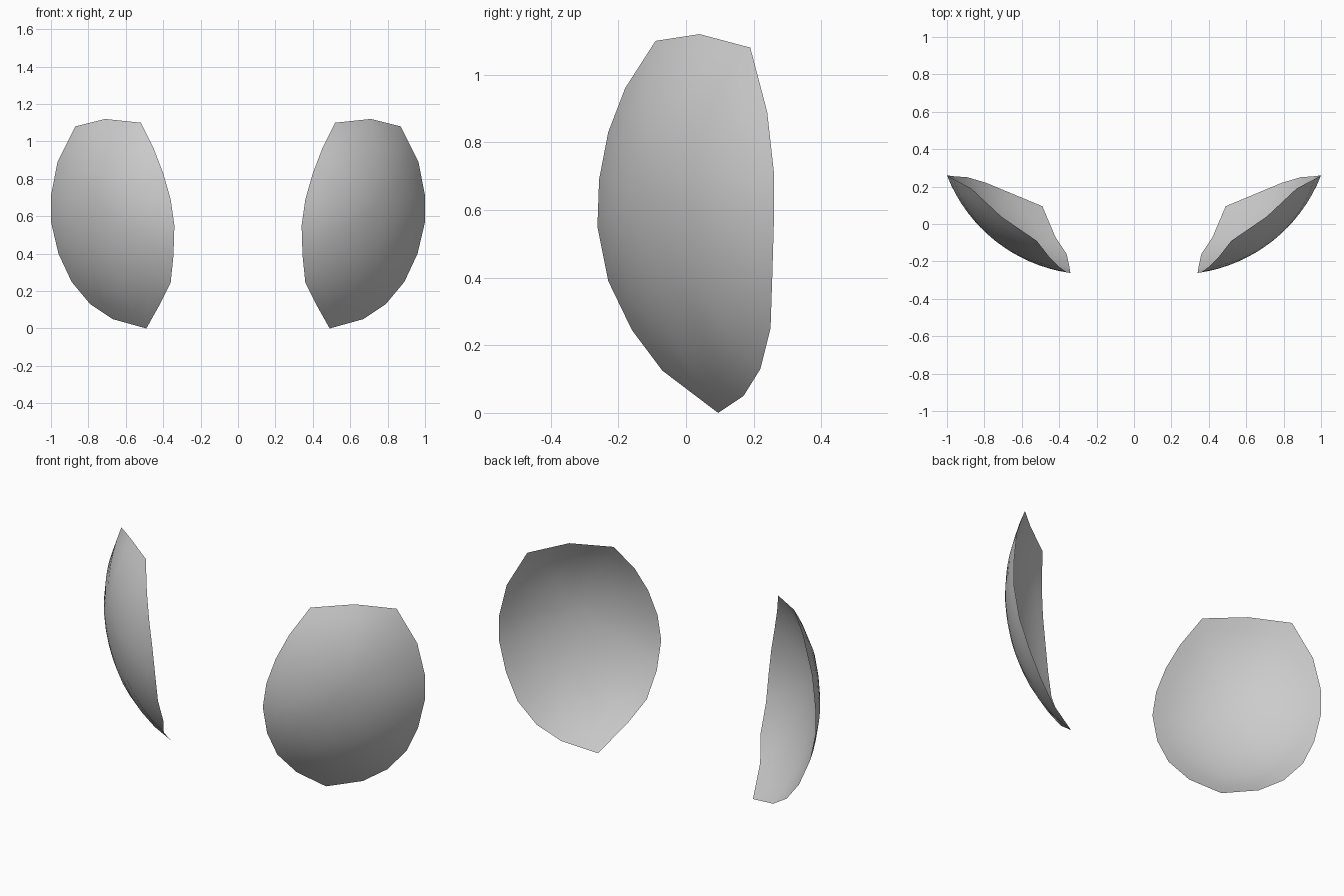
import bpy, bmesh, math
from mathutils import Vector

if "Cube" in bpy.data.objects:
    bpy.data.objects.remove(bpy.data.objects["Cube"])

# Rim of the right-hand shell
RIM = [(.49, .095, 0), (.67, .17, .05), (.79, .22, .13), (.89, .25, .25),
       (.96, .255, .40), (1, .26, .57), (1, .26, .71), (.965, .24, .89),
       (.87, .19, 1.08), (.71, .04, 1.12), (.52, -.09, 1.10), (.45, -.18, .96),
       (.40, -.23, .83), (.36, -.257, .69), (.34, -.262, .55),
       (.345, -.23, .39), (.36, -.16, .245), (.42, -.07, .125)]

ORIGIN = Vector((.67, 0, 0))
U = Vector((.785, .62, 0)).normalized()      # across the shell
N = Vector((.62, -.785, 0)).normalized()     # outward
Z0, BULGE, R, RINGS = .685, .115, .88, 8


def dome(u, z):
    """Outward height of the spherical bulge."""
    return BULGE - R + math.sqrt(R * R - u * u - (z - Z0) ** 2)


def place(u, n, z):
    return ORIGIN + U * u + N * n + Vector((0, 0, z))


def make_shell(name, side):
    bm = bmesh.new()
    pole = bm.verts.new(place(0, BULGE, Z0))
    rings = []
    for k in range(1, RINGS + 1):
        t = k / RINGS
        ring = []
        for p in RIM:
            d = Vector(p) - ORIGIN
            u, n, z = d.dot(U), d.dot(N), p[2]
            ut, zt = u * t, Z0 + (z - Z0) * t
            ring.append(bm.verts.new(place(ut, dome(ut, zt) + t * t * (n - dome(u, z)), zt)))
        rings.append(ring)
    count = len(RIM)
    for i in range(count):
        j = (i + 1) % count
        bm.faces.new((pole, rings[0][i], rings[0][j]))
        for a, b in zip(rings, rings[1:]):
            bm.faces.new((a[i], b[i], b[j], a[j]))
    # Mirror for the opposite side
    if side < 0:
        for v in bm.verts:
            v.co.x = -v.co.x
        bmesh.ops.reverse_faces(bm, faces=bm.faces[:])
    for f in bm.faces:
        f.smooth = True
    mesh = bpy.data.meshes.new(name)
    bm.to_mesh(mesh)
    bm.free()
    bpy.context.collection.objects.link(bpy.data.objects.new(name, mesh))


make_shell("right_shell", 1)
make_shell("left_shell", -1)
